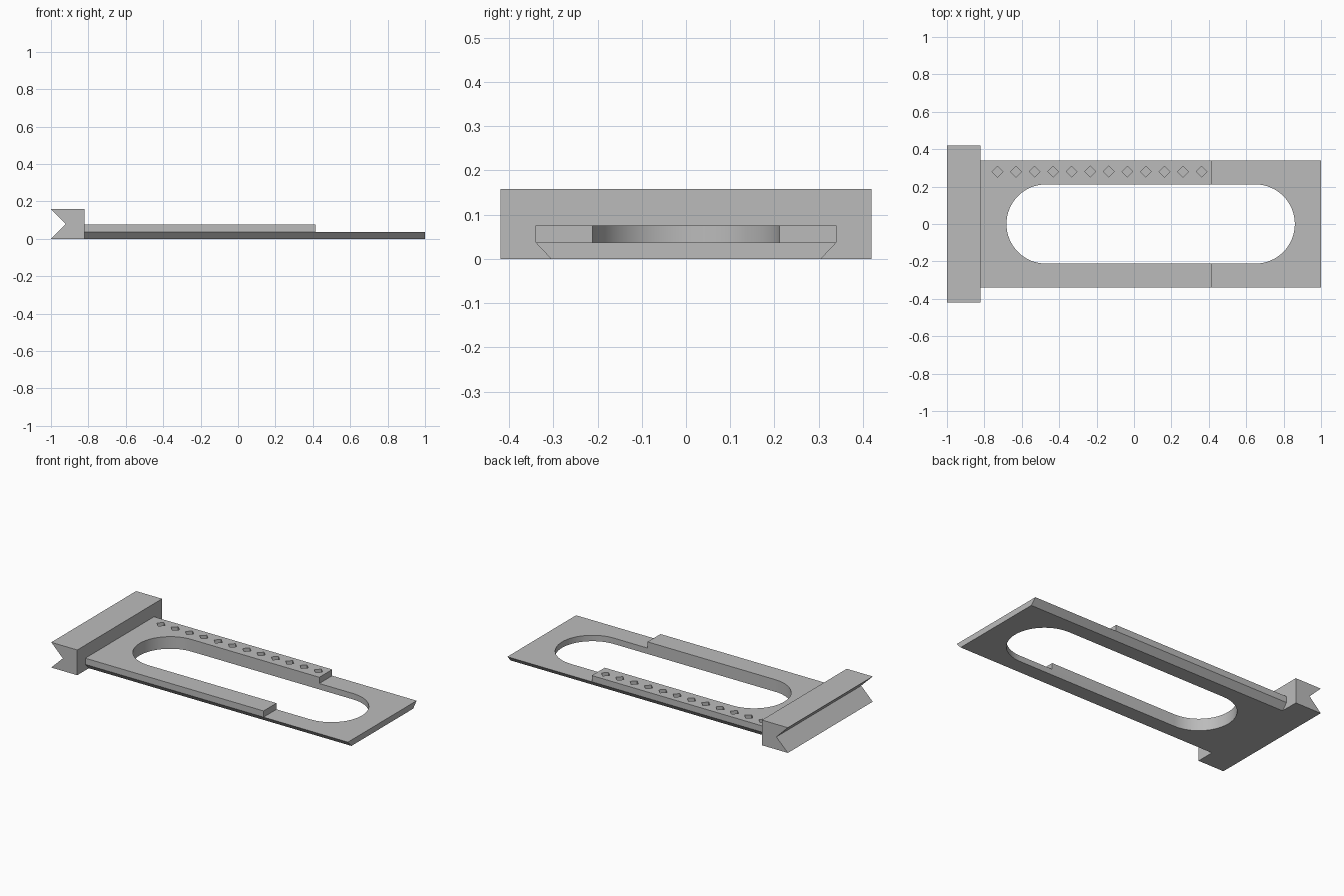
import bpy, bmesh, math
from mathutils import Vector

if "Cube" in bpy.data.objects:
    bpy.data.objects.remove(bpy.data.objects["Cube"], do_unlink=True)

grey = bpy.data.materials.new("plain grey")
grey.use_nodes = True
colour = (0.5, 0.5, 0.5, 1)
grey.diffuse_color = colour
grey.node_tree.nodes["Principled BSDF"].inputs["Base Color"].default_value = colour


def prism(name, outline, sweep):
    """Extrude a closed 3D outline along a vector."""
    bm = bmesh.new()
    face = bm.faces.new([bm.verts.new(p) for p in outline])
    made = bmesh.ops.extrude_face_region(bm, geom=[face])["geom"]
    bmesh.ops.translate(bm, vec=Vector(sweep),
                        verts=[v for v in made if isinstance(v, bmesh.types.BMVert)])
    bmesh.ops.recalc_face_normals(bm, faces=bm.faces)
    mesh = bpy.data.meshes.new(name)
    bm.to_mesh(mesh)
    bm.free()
    mesh.materials.append(grey)
    obj = bpy.data.objects.new(name, mesh)
    bpy.context.collection.objects.link(obj)
    return obj


def cut(target, cutter):
    """Subtract a cutter, then discard it."""
    cutter.hide_render = True
    mod = target.modifiers.new("cut", 'BOOLEAN')
    mod.operation = 'DIFFERENCE'
    mod.solver = 'EXACT'
    mod.object = cutter
    bpy.context.view_layer.objects.active = target
    bpy.ops.object.modifier_apply(modifier=mod.name)
    bpy.data.objects.remove(cutter, do_unlink=True)


LEFT, RIGHT, STEP = -0.82, 1.0, 0.415
LOW, HIGH = 0.037, 0.076

# Head bar with a V groove along its outer side
prism("head_bar",
      [(x, -0.42, z) for x, z in
       ((-1, 0), (LEFT, 0), (LEFT, 0.158), (-1, 0.158), (-0.92, 0.079))],
      (0, 0.84, 0))

# Sliding plate with chamfered lower edges
half = [(0.305, 0), (0.34, LOW), (0.34, HIGH)]
section = half + [(-y, z) for y, z in reversed(half)]
plate = prism("slide_plate", [(LEFT, y, z) for y, z in section],
              (RIGHT - LEFT, 0, 0))

# Lowered end of the plate
cut(plate, prism("step_cutter",
                 [(STEP, -1, LOW), (STEP, 1, LOW), (STEP, 1, 1), (STEP, -1, 1)],
                 (1, 0, 0)))

# Long slot with round ends
radius, steps = 0.212, 32
slot = []
for centre, start in ((0.648, -math.pi / 2), (-0.47, math.pi / 2)):
    for i in range(steps + 1):
        a = start + math.pi * i / steps
        slot.append((centre + radius * math.cos(a), radius * math.sin(a), -0.1))
cut(plate, prism("slot_cutter", slot, (0, 0, 0.4)))

# Row of shallow diamond pockets along the back rail
size, depth = 0.029, 0.02
for i in range(12):
    x, y = -0.73 + i * 0.0992, 0.28
    diamond = [(x - size, y), (x, y - size), (x + size, y), (x, y + size)]
    cut(plate, prism("pocket_cutter",
                     [(px, py, HIGH - depth) for px, py in diamond], (0, 0, 0.1)))

# Smooth slot ends, crisp edges elsewhere
bpy.ops.object.select_all(action='DESELECT')
plate.select_set(True)
bpy.context.view_layer.objects.active = plate
bpy.ops.object.shade_smooth_by_angle(angle=math.radians(30))
